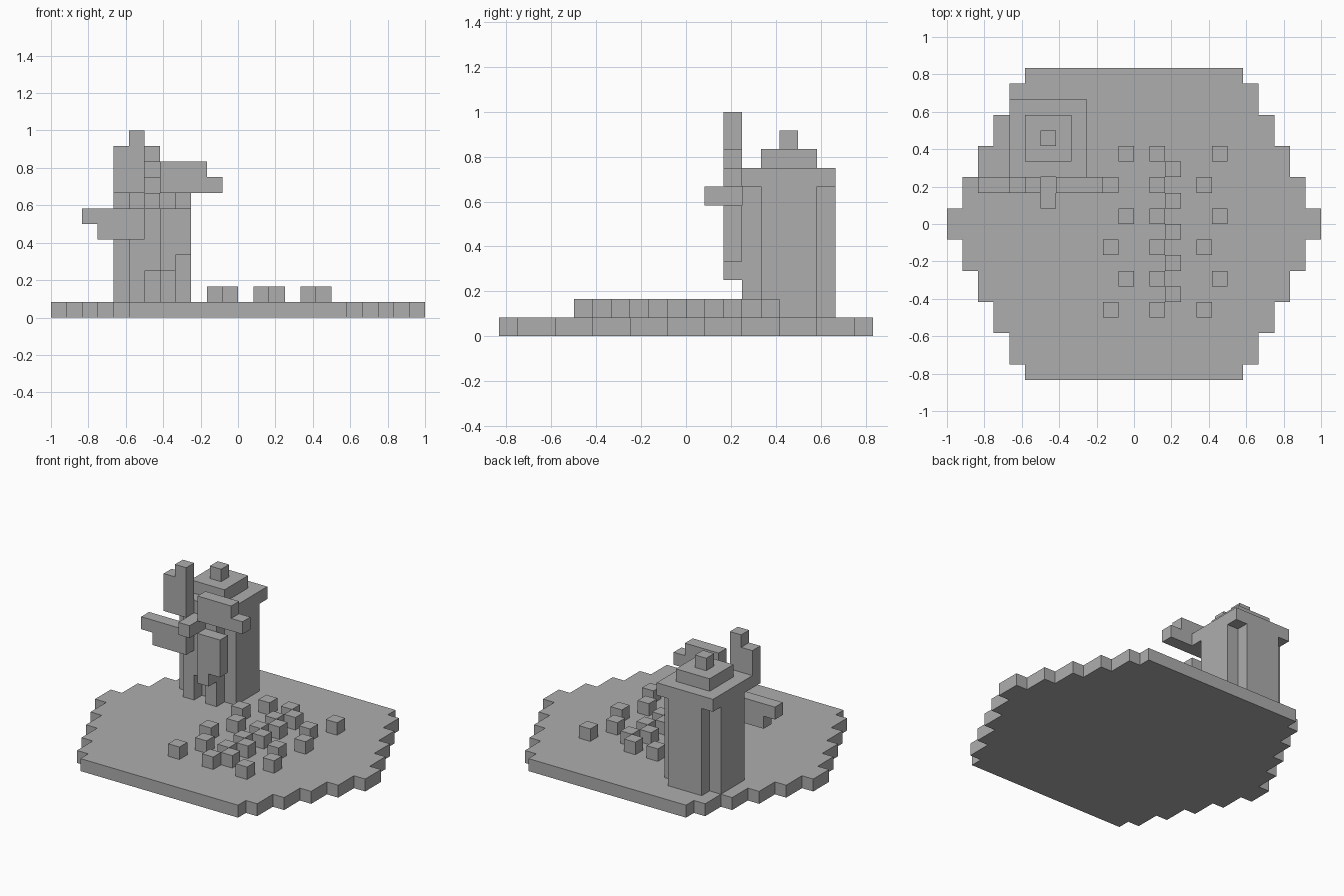
import bpy
import bmesh
from math import pi
from mathutils import Matrix, Vector

U = 1 / 12  # one block

old = bpy.data.objects.get("Cube")
if old:
    bpy.data.objects.remove(old, do_unlink=True)

grey = bpy.data.materials.new("stone grey")
grey.use_nodes = True
colour = (0.42, 0.42, 0.42, 1)
grey.diffuse_color = colour
grey.node_tree.nodes["Principled BSDF"].inputs["Base Color"].default_value = colour


def prism(name, outline, low, high, place=Matrix()):
    """Extrude an outline, given in blocks, from low to high."""
    bm = bmesh.new()
    face = bm.faces.new([bm.verts.new((x, y, low)) for x, y in outline])
    top = bmesh.ops.extrude_face_region(bm, geom=[face])["geom"]
    bmesh.ops.translate(bm, vec=(0, 0, high - low),
                        verts=[v for v in top if isinstance(v, bmesh.types.BMVert)])
    bm.transform(Matrix.Scale(U, 4) @ place)
    bmesh.ops.recalc_face_normals(bm, faces=bm.faces)
    mesh = bpy.data.meshes.new(name)
    bm.to_mesh(mesh)
    bm.free()
    mesh.materials.append(grey)
    obj = bpy.data.objects.new(name, mesh)
    bpy.context.collection.objects.link(obj)
    return obj


def square(x, y, half):
    return [(x - half, y - half), (x + half, y - half),
            (x + half, y + half), (x - half, y + half)]


def stepped(cx, cy, steps):
    """Four-way mirrored outline from (half width, half depth) steps."""
    quarter = []
    last = 0
    for w, d in steps:
        if last:
            quarter.append((w, last))
        quarter.append((w, d))
        last = d
    upper = quarter + [(-x, y) for x, y in reversed(quarter)]
    lower = [(-x, -y) for x, y in upper]
    return [(cx + x, cy + y) for x, y in upper + lower]


# Ground slab with stepped sides
ground_steps = [(12, 1), (11, 3), (10, 5), (9, 7), (8, 9), (7, 10)]
prism("ground", stepped(0, 0, ground_steps), 0, 1)

# Mill tower with notched corners and a door recess
MX, MY = -5.5, 5.5
tower = prism("tower", stepped(MX, MY, [(2.5, 1.5), (1.5, 2.5)]), 1, 8)
cutter = prism("door_cutter", square(MX, 3, 0.5), 0.5, 3)
for v in cutter.data.vertices:
    v.co.y = 4 * U if v.co.y > 3 * U else 2 * U
cutter.hide_render = True
cutter.display_type = 'WIRE'
cut = tower.modifiers.new("door", 'BOOLEAN')
cut.operation = 'DIFFERENCE'
cut.solver = 'EXACT'
cut.object = cutter
bpy.context.view_layer.update()
evaluated = tower.evaluated_get(bpy.context.evaluated_depsgraph_get())
tower.data = bpy.data.meshes.new_from_object(evaluated)
tower.modifiers.clear()
bpy.data.objects.remove(cutter, do_unlink=True)

# Stepped roof
for i, half in enumerate((2.5, 1.5, 0.5)):
    prism(f"roof_step_{i + 1}", square(MX, MY, half), 8 + i, 9 + i)

# Hub and four sails, extruded along the front-back axis
upright = Matrix.Translation(Vector((MX, 3, 7.5))) @ Matrix.Rotation(pi / 2, 4, 'X')
prism("hub", square(0, 0, 0.5), 0, 2, upright)
sail = [(-0.5, 0.5), (-0.5, 4.5), (-1.5, 4.5), (-1.5, 3.5), (-2.5, 3.5), (-2.5, 0.5)]
for i, side in enumerate(("upper", "left", "lower", "right")):
    prism(f"sail_{side}", sail, 0, 1, upright @ Matrix.Rotation(i * pi / 2, 4, 'Z'))

# Crop blocks: two zigzag rows and a tight middle row
for i in range(6):
    y = 4.5 - 2 * i
    shift = i % 2
    prism(f"crop_west_{i + 1}", square(-0.5 - shift, y, 0.5), 1, 2)
    prism(f"crop_east_{i + 1}", square(5.5 - shift, y, 0.5), 1, 2)
    prism(f"crop_middle_{i + 1}", square(1.5, y, 0.5), 1, 2)
    if i < 5:
        prism(f"crop_inner_{i + 1}", square(2.5, y - 1, 0.5), 1, 2)
